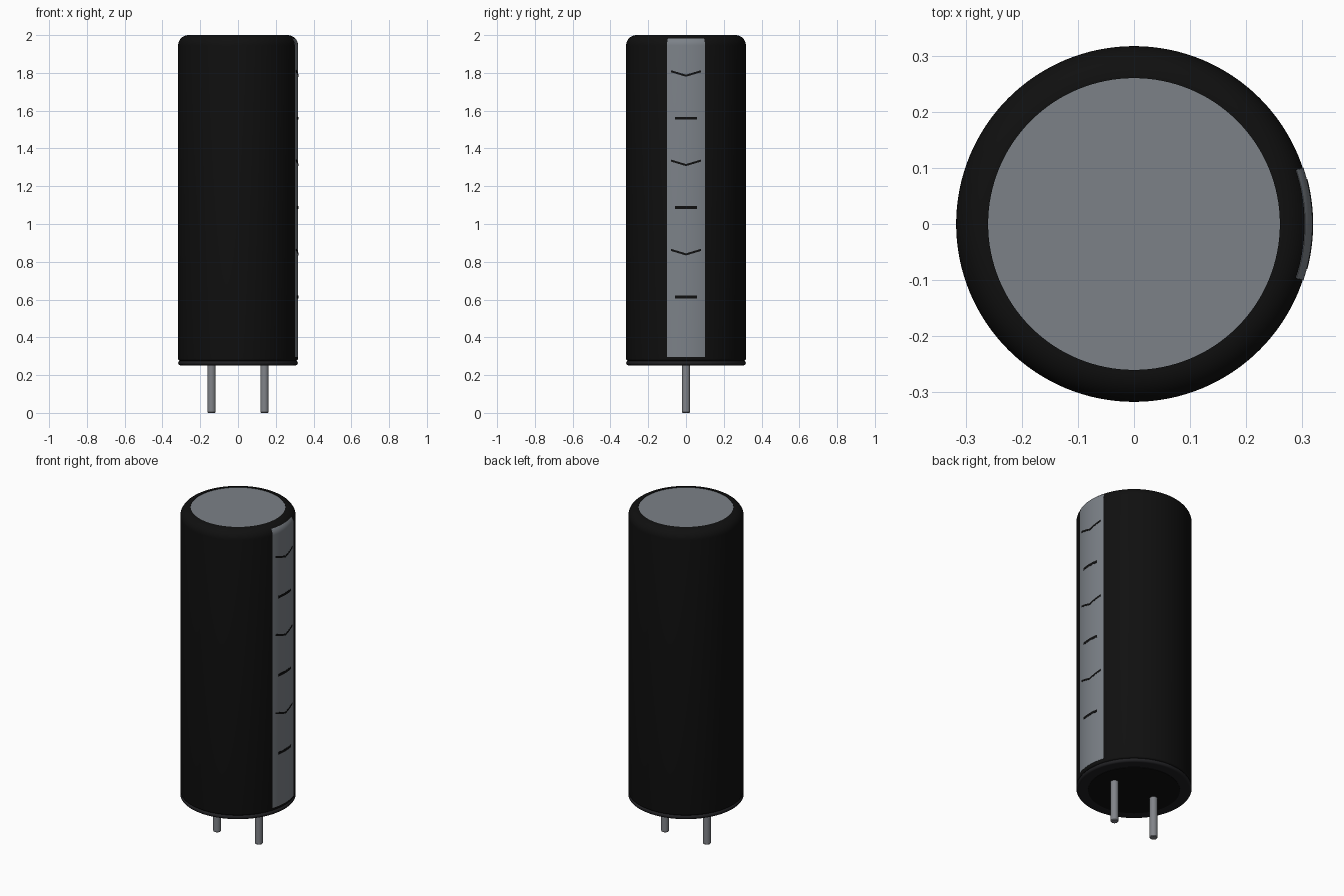
import bpy, bmesh, math

cube = bpy.data.objects.get("Cube")
if cube:
    bpy.data.objects.remove(cube, do_unlink=True)


def material(name, rgb):
    m = bpy.data.materials.new(name)
    m.use_nodes = True
    colour = (*rgb, 1)
    m.diffuse_color = colour
    m.node_tree.nodes["Principled BSDF"].inputs["Base Color"].default_value = colour
    return m


black = material("sleeve black", (0.005, 0.005, 0.005))
rubber = material("rim charcoal", (0.014, 0.014, 0.016))
silver = material("aluminium grey", (0.2, 0.22, 0.245))
steel = material("lead grey", (0.22, 0.23, 0.25))

R = 0.317        # sleeve radius
TOP = 2.0
ROUND = 0.055    # top shoulder radius
BASE = 0.25


def finish(name, bm, mat):
    bmesh.ops.remove_doubles(bm, verts=bm.verts, dist=1e-6)
    bmesh.ops.recalc_face_normals(bm, faces=bm.faces)
    mesh = bpy.data.meshes.new(name)
    bm.to_mesh(mesh)
    bm.free()
    mesh.materials.append(mat)
    ob = bpy.data.objects.new(name, mesh)
    bpy.context.collection.objects.link(ob)
    bpy.ops.object.select_all(action="DESELECT")
    ob.select_set(True)
    bpy.context.view_layer.objects.active = ob
    bpy.ops.object.shade_smooth_by_angle(angle=math.radians(35))
    return ob


def lathe(name, profile, mat, half_angle=math.pi, steps=128):
    """Sweep a closed (r, z) profile about z, symmetric about +x."""
    full = half_angle == math.pi
    bm = bmesh.new()
    rings = []
    for i in range(steps + 1):
        a = half_angle * (2 * i / steps - 1)
        rings.append([bm.verts.new((r * math.cos(a), r * math.sin(a), z))
                      for r, z in profile])
    n = len(profile)
    for a, b in zip(rings, rings[1:]):
        for j in range(n):
            k = (j + 1) % n
            on_axis = profile[j][0] == 0, profile[k][0] == 0
            if all(on_axis):
                continue
            if on_axis[0]:
                bm.faces.new((a[j], a[k], b[k]))
            elif on_axis[1]:
                bm.faces.new((a[j], a[k], b[j]))
            else:
                bm.faces.new((a[j], a[k], b[k], b[j]))
    if not full:
        bm.faces.new(rings[0])
        bm.faces.new(rings[-1])
    return finish(name, bm, mat)


def arc(cr, cz, rad, start, end, n=8):
    angles = [math.radians(start + (end - start) * i / n) for i in range(n + 1)]
    return [(cr + rad * math.cos(a), cz + rad * math.sin(a)) for a in angles]


# Shrink sleeve with rounded shoulder and a tucked lower edge
shoulder = R - ROUND, TOP - ROUND
lathe("sleeve",
      [(0, 0.27)] + arc(R - 0.012, 0.287, 0.012, -90, 0, 4)
      + arc(*shoulder, ROUND, 0, 90, 12)
      + [(0.26, TOP), (0.26, 1.99), (0, 1.99)], black)

# Exposed can top
lathe("can_top", [(0, 1.98), (0.26, 1.98), (0.26, 1.997), (0, 1.997)], silver)

# Rolled bottom rim and the seal inside it
lathe("bottom_rim",
      [(0.25, 0.252), (0.295, 0.252)] + arc(R - 0.012, 0.264, 0.012, -90, 90, 8)
      + [(0.25, 0.276)], rubber)
lathe("bottom_seal", [(0, BASE), (0.252, BASE), (0.252, 0.272), (0, 0.272)], black)

# Polarity stripe following the sleeve and its shoulder
half = math.asin(0.1 / R)
lathe("polarity_stripe",
      [(R + 0.0012, 0.295)] + arc(*shoulder, ROUND + 0.0012, 0, 40, 6)
      + arc(*shoulder, ROUND - 0.003, 40, 0, 6) + [(R - 0.003, 0.295)],
      silver, half, 24)


def mark(name, z, width, rise, thick=0.013):
    """Thin curved band on the stripe; rise lifts both ends into a V."""
    bm = bmesh.new()
    steps = 16
    loops = []
    for i in range(steps + 1):
        y = width * (2 * i / steps - 1)
        zc = z + rise * abs(y) / width
        loop = []
        for r, dz in ((R - 0.001, -1), (R + 0.0022, -1), (R + 0.0022, 1), (R - 0.001, 1)):
            loop.append(bm.verts.new((math.sqrt(r * r - y * y), y, zc + dz * thick / 2)))
        loops.append(loop)
    for a, b in zip(loops, loops[1:]):
        for j in range(4):
            k = (j + 1) % 4
            bm.faces.new((a[j], a[k], b[k], b[j]))
    bm.faces.new(loops[0])
    bm.faces.new(loops[-1])
    return finish(name, bm, black)


# Alternating chevrons and dashes down the stripe
for i in range(3):
    drop = 0.473 * i
    mark(f"chevron_{i + 1}", 1.785 - drop, 0.08, 0.024, 0.011)
    mark(f"dash_{i + 1}", 1.56 - drop, 0.058, 0, 0.015)

# Two wire leads
for side, x in (("left", 0.14), ("right", -0.14)):
    lead = lathe(side + "_lead",
                 [(0, 0), (0.019, 0), (0.022, 0.004), (0.022, 0.265), (0, 0.265)],
                 steel, steps=32)
    lead.location.x = x
